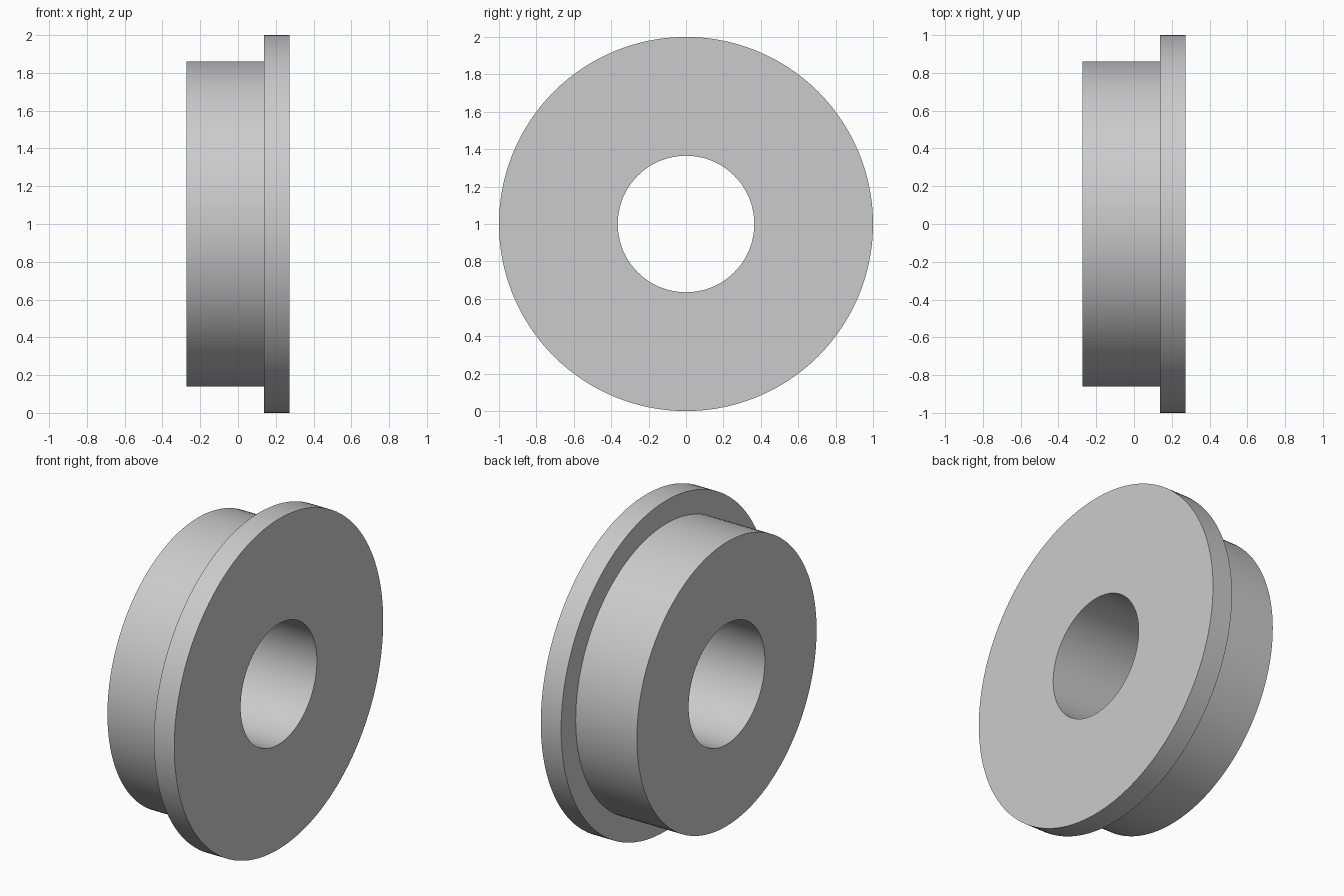
import bpy, bmesh
from math import cos, sin, tau, radians

cube = bpy.data.objects.get("Cube")
if cube:
    bpy.data.objects.remove(cube, do_unlink=True)

SEGMENTS = 128
CENTRE_Z = 1.0

grey = bpy.data.materials.new("light_grey")
grey.use_nodes = True
colour = (0.6, 0.6, 0.6, 1)
grey.diffuse_color = colour
grey.node_tree.nodes["Principled BSDF"].inputs["Base Color"].default_value = colour


def lathe_x(name, profile):
    """Revolve a closed (x, radius) profile around the horizontal axle."""
    bm = bmesh.new()
    rings = []
    for i in range(SEGMENTS):
        a = tau * i / SEGMENTS
        rings.append([bm.verts.new((x, r * cos(a), CENTRE_Z + r * sin(a)))
                      for x, r in profile])
    n = len(profile)
    for i, ring in enumerate(rings):
        following = rings[(i + 1) % SEGMENTS]
        for j in range(n):
            k = (j + 1) % n
            bm.faces.new((ring[j], ring[k], following[k], following[j]))
    bmesh.ops.recalc_face_normals(bm, faces=bm.faces)
    mesh = bpy.data.meshes.new(name)
    bm.to_mesh(mesh)
    bm.free()
    mesh.materials.append(grey)
    obj = bpy.data.objects.new(name, mesh)
    bpy.context.collection.objects.link(obj)
    bpy.ops.object.select_all(action="DESELECT")
    obj.select_set(True)
    bpy.context.view_layer.objects.active = obj
    bpy.ops.object.shade_smooth_by_angle(angle=radians(30))
    return obj


# Hub with a wider flange on the left side and a straight bore through both
half_width, flange_start = 0.273, 0.137
bore, hub, flange = 0.365, 0.86, 1.0
lathe_x("flanged_bushing", [
    (-half_width, bore), (-half_width, hub), (flange_start, hub),
    (flange_start, flange), (half_width, flange), (half_width, bore),
])
